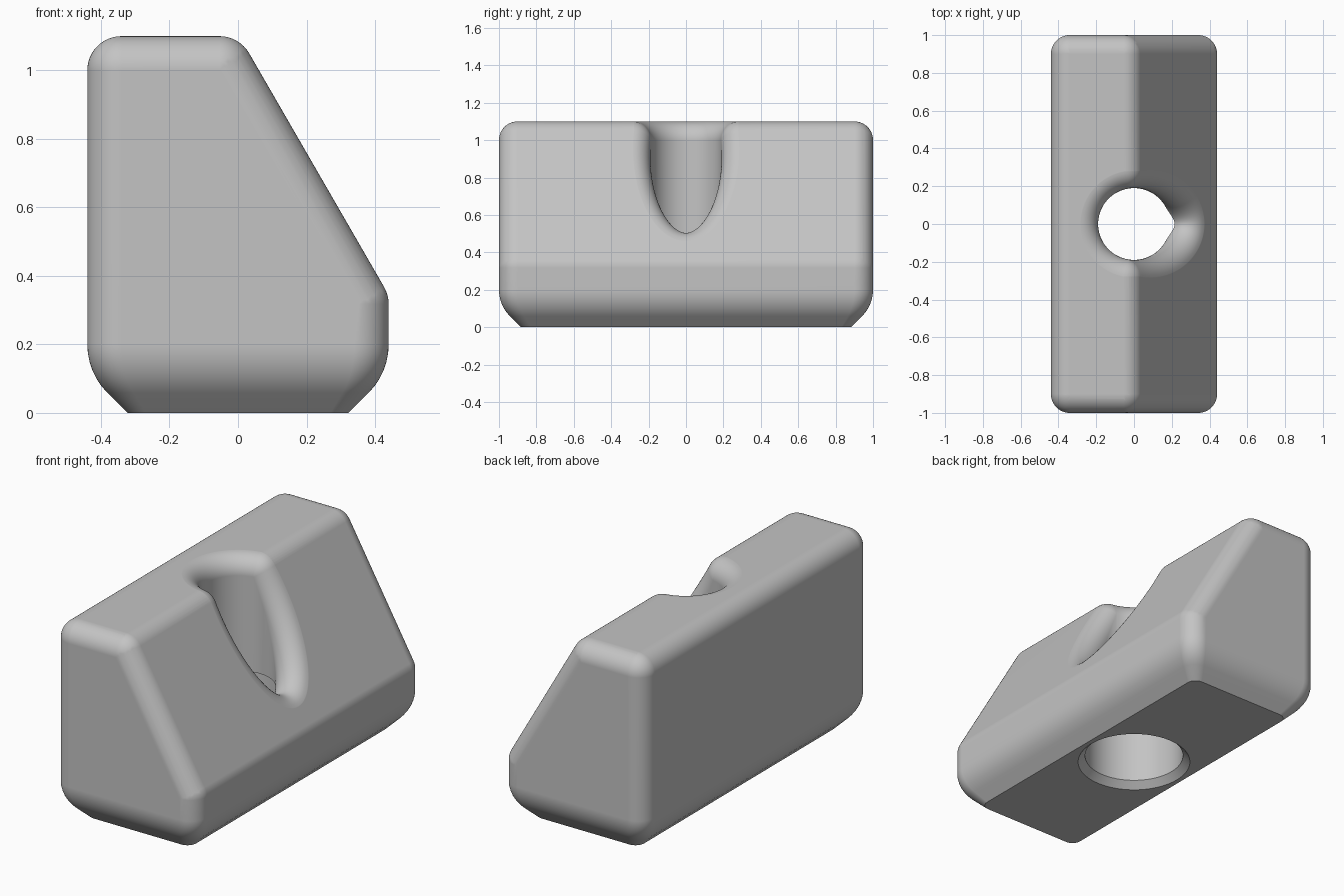
import bpy, bmesh, math
from mathutils import Vector

cube = bpy.data.objects.get("Cube")
if cube:
    bpy.data.objects.remove(cube, do_unlink=True)

HALF_X, HALF_Y, HEIGHT = 0.44, 1.0, 1.1
ROUND, FOOT_ROUND = 0.1, 0.2
HOLE, BORE, BORE_TOP, CHAMFER = 0.19, 0.26, 0.47, 0.037
SLOPE = math.radians(60)
RIDGE_X = -0.054                      # ridge of the block, inset by ROUND
INNER_X, INNER_Y, INNER_TOP = HALF_X - ROUND, HALF_Y - ROUND, HEIGHT - ROUND
STEP = math.radians(7.5)


def make_object(name, bm):
    bmesh.ops.recalc_face_normals(bm, faces=bm.faces)
    mesh = bpy.data.meshes.new(name)
    bm.to_mesh(mesh)
    bm.free()
    obj = bpy.data.objects.new(name, mesh)
    bpy.context.collection.objects.link(obj)
    return obj


def inner_height(x):
    """Height of the block's top, inset by ROUND."""
    return min(INNER_TOP, INNER_TOP - math.tan(SLOPE) * (x - RIDGE_X))


def rings_to_solid(name, columns):
    """Join columns of points around the z axis and cap both ends."""
    bm = bmesh.new()
    grid = [[bm.verts.new(p) for p in col] for col in columns]
    for a, b in zip(grid, grid[1:] + grid[:1]):
        for i in range(len(a) - 1):
            bm.faces.new((a[i], b[i], b[i + 1], a[i + 1]))
    bm.faces.new([col[0] for col in grid])
    bm.faces.new([col[-1] for col in grid])
    bmesh.ops.remove_doubles(bm, verts=bm.verts, dist=1e-5)
    return make_object(name, bm)


# Wedge block: hull of rounded corners
bm = bmesh.new()
upper = [(-INNER_X, INNER_TOP), (RIDGE_X, INNER_TOP), (INNER_X, inner_height(INNER_X))]
for x, z in upper:
    for side in (-1, 1):
        for i in range(48):
            for j in range(13):
                az, el = i * STEP, j * STEP
                bm.verts.new((x + ROUND * math.cos(el) * math.cos(az),
                              side * INNER_Y + ROUND * math.cos(el) * math.sin(az),
                              z + ROUND * math.sin(el)))

# Foot: quarter-round that ends in a 45 degree chamfer
levels = [(FOOT_ROUND * (1 - math.cos(k * STEP)), FOOT_ROUND * (1 - math.sin(k * STEP)))
          for k in range(7)]
levels.append((FOOT_ROUND * (2 - math.sqrt(2)), 0))
for inset, z in levels:
    r = ROUND - 0.4 * inset
    for sx in (-1, 1):
        for sy in (-1, 1):
            for i in range(13):
                a = i * STEP
                bm.verts.new((sx * (HALF_X - inset - r + r * math.cos(a)),
                              sy * (HALF_Y - inset - r + r * math.sin(a)), z))
bmesh.ops.remove_doubles(bm, verts=bm.verts, dist=1e-5)
bmesh.ops.convex_hull(bm, input=bm.verts)
bmesh.ops.delete(bm, geom=[v for v in bm.verts if not v.link_faces], context='VERTS')
bmesh.ops.dissolve_limit(bm, angle_limit=math.radians(0.8), verts=bm.verts, edges=bm.edges)
block = make_object("wedge_block", bm)

# Through hole with a rounded rim that follows the top and the slope
reach = HOLE + ROUND
break_angle = math.acos(RIDGE_X / reach)
tilt_stations = [(2 * math.pi * i / 96, None) for i in range(96)]
for k in range(9):
    tilt_stations.append((break_angle, SLOPE * (1 - k / 8)))
    tilt_stations.append((2 * math.pi - break_angle, SLOPE * k / 8))


def station_order(s):
    angle, tilt = s
    if tilt is None:
        return (angle, 0)
    return (angle, -tilt if angle < math.pi else tilt)


columns = []
for angle, tilt in sorted(tilt_stations, key=station_order):
    radial = Vector((math.cos(angle), math.sin(angle), 0))
    centre = radial * reach
    centre.z = inner_height(centre.x)
    if tilt is None:
        tilt = SLOPE if centre.x > RIDGE_X else 0
    normal = Vector((math.sin(tilt), 0, math.cos(tilt)))
    start = -radial
    sweep = start.angle(normal)
    across = (normal - start * start.dot(normal)).normalized()
    end = sweep - math.radians(5)
    col = [radial * HOLE + Vector((0, 0, 0.2))]
    for k in range(15):
        t = end * k / 14
        col.append(centre + ROUND * (start * math.cos(t) + across * math.sin(t)))
    col.append(col[-1] + 0.03 * (across * math.cos(end) - start * math.sin(end)))
    col.append(Vector((col[-1].x, col[-1].y, 1.4)))
    columns.append(col)
hole_cutter = rings_to_solid("hole_cutter", columns)

# Wider bore from below with a chamfered mouth
profile = [(BORE + 2 * CHAMFER, -CHAMFER), (BORE, CHAMFER), (BORE, BORE_TOP)]
bore_cutter = rings_to_solid("bore_cutter", [
    [(r * math.cos(a), r * math.sin(a), z) for r, z in profile]
    for a in (2 * math.pi * i / 96 for i in range(96))])

bpy.ops.object.select_all(action='DESELECT')
bpy.context.view_layer.objects.active = block
block.select_set(True)
for cutter in (hole_cutter, bore_cutter):
    cutter.hide_render = True
    mod = block.modifiers.new(cutter.name, 'BOOLEAN')
    mod.operation = 'DIFFERENCE'
    mod.solver = 'EXACT'
    mod.object = cutter
    bpy.ops.object.modifier_apply(modifier=mod.name)
    bpy.data.objects.remove(cutter, do_unlink=True)

# Shading and colour
bpy.ops.object.shade_smooth_by_angle(angle=math.radians(30))
weighted = block.modifiers.new("even_shading", 'WEIGHTED_NORMAL')
weighted.keep_sharp = True

grey = bpy.data.materials.new("light_grey")
grey.use_nodes = True
colour = (0.55, 0.55, 0.55, 1)
grey.diffuse_color = colour
grey.node_tree.nodes["Principled BSDF"].inputs["Base Color"].default_value = colour
block.data.materials.clear()
block.data.materials.append(grey)
